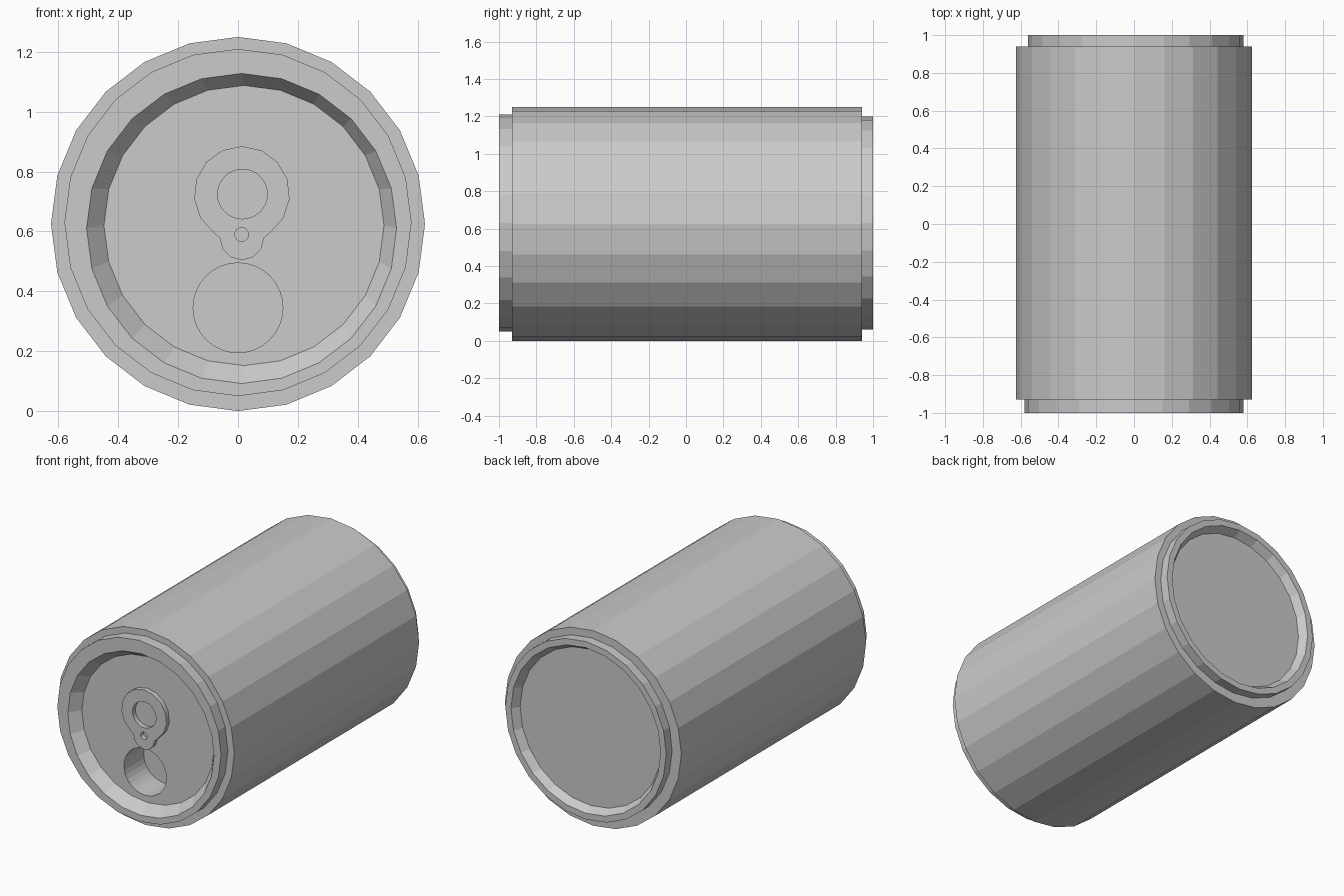
import bpy, bmesh
from math import radians, sin, cos, pi

if "Cube" in bpy.data.objects:
    bpy.data.objects.remove(bpy.data.objects["Cube"])


def circle(cx, cz, r, n):
    return [(cx + r * cos(2 * pi * i / n), cz + r * sin(2 * pi * i / n)) for i in range(n)]


def tube(name, rings, n):
    """Closed solid through rings of (centre x, centre z, radius, y)."""
    bm = bmesh.new()
    loops = [[bm.verts.new((x, y, z)) for x, z in circle(cx, cz, r, n)]
             for cx, cz, r, y in rings]
    for a, b in zip(loops, loops[1:]):
        for i in range(n):
            j = (i + 1) % n
            bm.faces.new((a[i], a[j], b[j], b[i]))
    bm.faces.new(loops[0])
    bm.faces.new(loops[-1])
    bmesh.ops.recalc_face_normals(bm, faces=bm.faces)
    me = bpy.data.meshes.new(name)
    bm.to_mesh(me)
    bm.free()
    ob = bpy.data.objects.new(name, me)
    bpy.context.collection.objects.link(ob)
    return ob


# Can body with rims and recessed ends, front to back
LID_Y = -0.94
can = tube("can_body", [
    (0.02, 0.62, 0.468, LID_Y),
    (0.012, 0.61, 0.518, -1.0),
    (0, 0.63, 0.58, -1.0),
    (0, 0.63, 0.58, -0.93),
    (0, 0.625, 0.625, -0.93),
    (0, 0.625, 0.625, 0.94),
    (0.01, 0.63, 0.57, 0.94),
    (0.01, 0.63, 0.57, 1.0),
    (0.01, 0.63, 0.53, 1.0),
    (0.01, 0.63, 0.50, 0.95),
], 24)

# Drinking opening sunk into the lid
cutter = tube("opening_cutter", [(0, 0.345, 0.15, -1.2), (0, 0.345, 0.15, LID_Y + 0.2)], 32)
cutter.hide_render = True
mod = can.modifiers.new("opening", 'BOOLEAN')
mod.operation = 'DIFFERENCE'
mod.solver = 'EXACT'
mod.object = cutter
bpy.context.view_layer.objects.active = can
bpy.ops.object.modifier_apply(modifier=mod.name)
bpy.data.objects.remove(cutter)

# Pull tab: large arc joined to a small one, with finger hole and rivet hole
outline = []
for k in range(-6, 7):
    a = radians(90 - 24 * k)
    outline.append((0.013 + 0.16 * cos(a), 0.725 + 0.16 * sin(a)))
for k in range(7):
    a = radians(-30 * k)
    outline.append((0.013 + 0.074 * cos(a), 0.578 + 0.074 * sin(a)))

curve = bpy.data.curves.new("pull_tab", 'CURVE')
curve.dimensions = '2D'
curve.fill_mode = 'BOTH'
curve.extrude = 0.015
for pts in (outline, circle(0.015, 0.725, 0.083, 32), circle(0.012, 0.59, 0.023, 16)):
    sp = curve.splines.new('POLY')
    sp.points.add(len(pts) - 1)
    for p, (x, z) in zip(sp.points, pts):
        p.co = (x, z, 0, 1)
    sp.use_cyclic_u = True
tab = bpy.data.objects.new("pull_tab", curve)
bpy.context.collection.objects.link(tab)
tab.rotation_euler = (radians(90), 0, 0)
tab.location = (0, LID_Y - 0.015, 0)
bpy.ops.object.select_all(action='DESELECT')
tab.select_set(True)
bpy.context.view_layer.objects.active = tab
bpy.ops.object.convert(target='MESH')
